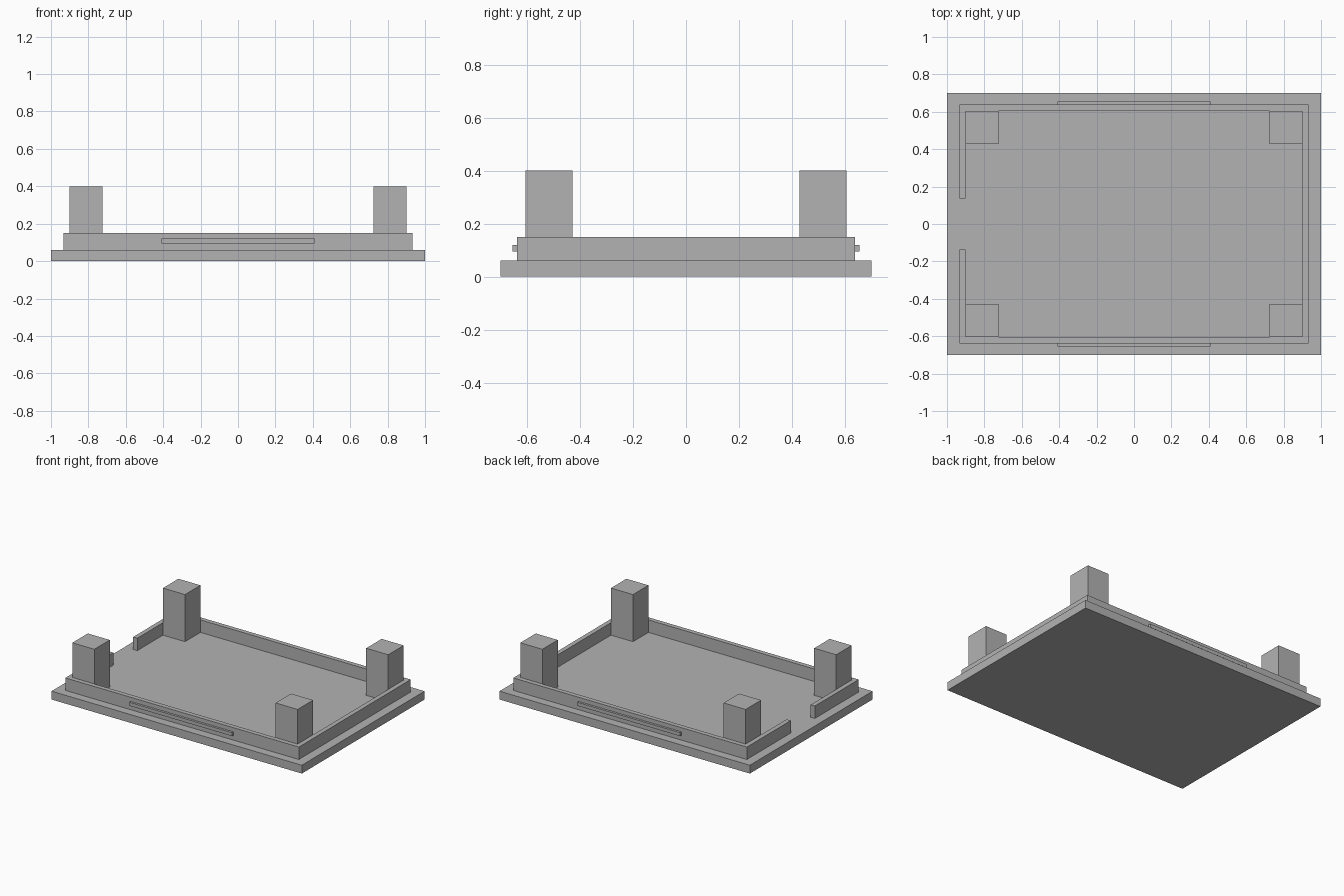
import bpy
import bmesh

cube = bpy.data.objects.get("Cube")
if cube:
    bpy.data.objects.remove(cube, do_unlink=True)

stone = bpy.data.materials.new("grey_stone")
stone.use_nodes = True
GREY = (0.45, 0.45, 0.45, 1)
stone.diffuse_color = GREY
stone.node_tree.nodes["Principled BSDF"].inputs["Base Color"].default_value = GREY


def prism(name, outline, z0, z1):
    """Extrude a flat outline from z0 up to z1."""
    bm = bmesh.new()
    face = bm.faces.new([bm.verts.new((x, y, z0)) for x, y in outline])
    top = bmesh.ops.extrude_face_region(bm, geom=[face])["geom"]
    verts = [v for v in top if isinstance(v, bmesh.types.BMVert)]
    bmesh.ops.translate(bm, verts=verts, vec=(0, 0, z1 - z0))
    bmesh.ops.recalc_face_normals(bm, faces=bm.faces)
    mesh = bpy.data.meshes.new(name)
    bm.to_mesh(mesh)
    bm.free()
    mesh.materials.append(stone)
    obj = bpy.data.objects.new(name, mesh)
    bpy.context.collection.objects.link(obj)
    return obj


def box(name, x0, x1, y0, y1, z0, z1):
    return prism(name, [(x0, y0), (x1, y0), (x1, y1), (x0, y1)], z0, z1)


FLOOR, WALL_TOP, PILLAR_TOP = 0.06, 0.15, 0.40
OUT_X, OUT_Y = 0.933, 0.638   # outer wall faces
IN_X, IN_Y = 0.90, 0.605      # inner wall faces
GATE = 0.137                  # half width of the entrance
PILLAR = 0.176

# Base slab
box("base_slab", -1, 1, -0.70, 0.70, 0, FLOOR)

# Low wall running round the slab, open at the entrance on the right side
half = [(-OUT_X, GATE), (-OUT_X, OUT_Y), (OUT_X, OUT_Y)]
inner = [(IN_X, IN_Y), (-IN_X, IN_Y), (-IN_X, GATE)]
outline = half + [(x, -y) for x, y in reversed(half)]
outline += [(x, -y) for x, y in reversed(inner)] + inner
prism("low_wall", outline, FLOOR, WALL_TOP)

for sy, end in ((-1, "front"), (1, "back")):
    # Raised strip on the outside of the long walls
    ys = sorted((sy * OUT_Y, sy * (OUT_Y + 0.016)))
    box(end + "_wall_strip", -0.41, 0.41, *ys, 0.095, 0.12)
    # Corner pillars inside the wall
    for sx, side in ((-1, "right"), (1, "left")):
        xs = sorted((sx * IN_X, sx * (IN_X - PILLAR)))
        ys = sorted((sy * IN_Y, sy * (IN_Y - PILLAR)))
        box(f"{end}_{side}_pillar", *xs, *ys, FLOOR, PILLAR_TOP)
